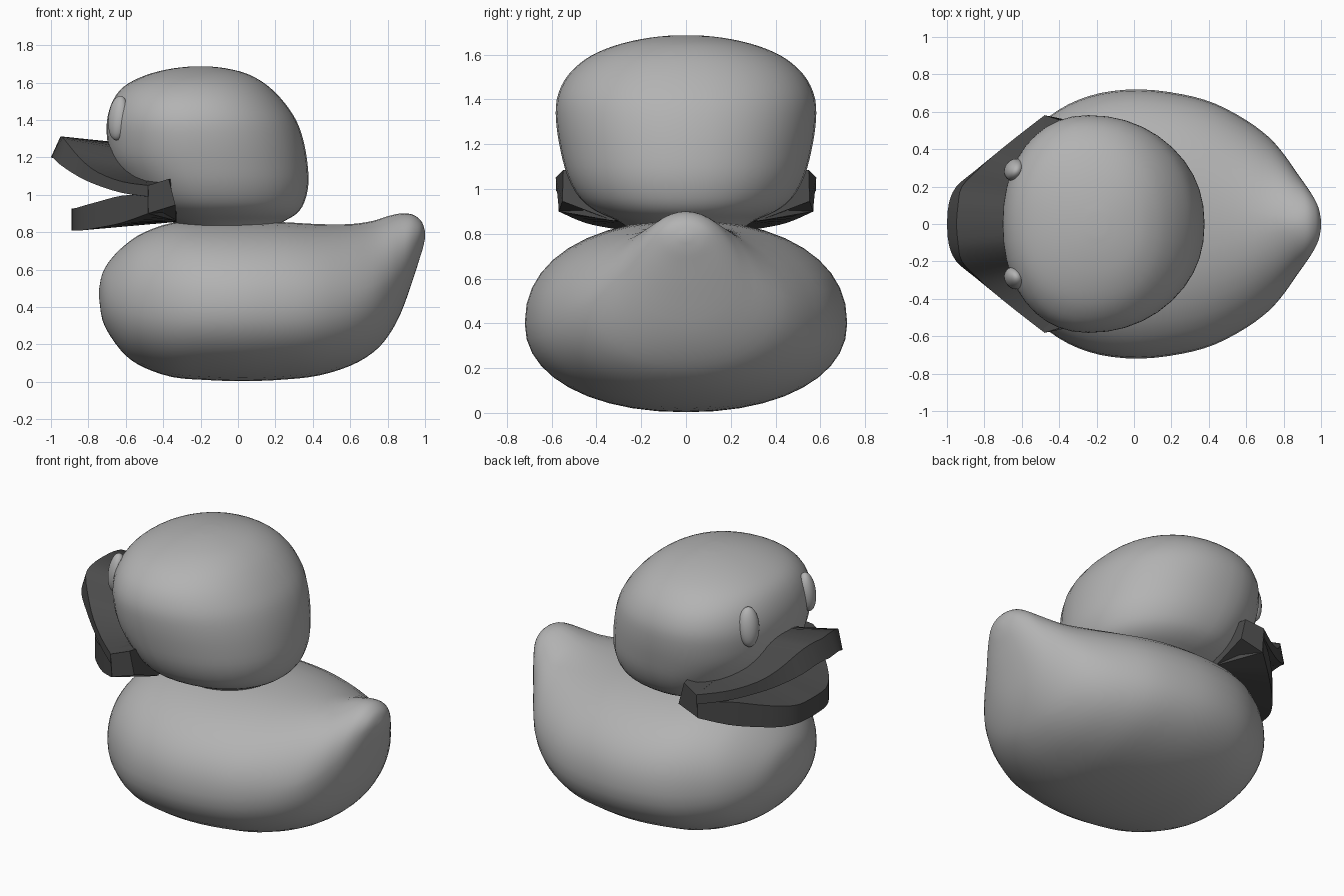
import bpy, bmesh, math
from mathutils import Matrix, Vector

cube = bpy.data.objects.get("Cube")
if cube:
    bpy.data.objects.remove(cube)


def material(name, value):
    m = bpy.data.materials.new(name)
    m.use_nodes = True
    colour = (value, value, value, 1)
    m.diffuse_color = colour
    m.node_tree.nodes["Principled BSDF"].inputs["Base Color"].default_value = colour
    return m


BODY = material("light grey", 0.45)
BEAK = material("dark grey", 0.07)


def finish(name, bm, mat, angle):
    bmesh.ops.recalc_face_normals(bm, faces=bm.faces)
    mesh = bpy.data.meshes.new(name)
    bm.to_mesh(mesh)
    bm.free()
    mesh.materials.append(mat)
    obj = bpy.data.objects.new(name, mesh)
    bpy.context.collection.objects.link(obj)
    bpy.ops.object.select_all(action='DESELECT')
    obj.select_set(True)
    bpy.context.view_layer.objects.active = obj
    bpy.ops.object.shade_smooth_by_angle(angle=math.radians(angle))
    return obj


def smooth_rows(rows, steps):
    """Catmull-Rom refinement of a list of section rows."""
    out = []
    for i in range(len(rows) - 1):
        p0, p1 = rows[max(i - 1, 0)], rows[i]
        p2, p3 = rows[i + 1], rows[min(i + 2, len(rows) - 1)]
        for s in range(steps):
            t = s / steps
            out.append([0.5 * (2 * b + (c - a) * t + (2 * a - 5 * b + 4 * c - d) * t * t
                               + (3 * b - a - 3 * c + d) * t ** 3)
                        for a, b, c, d in zip(p0, p1, p2, p3)])
    return out + [list(rows[-1])]


def loft(name, sections, mat, angle):
    """Skin a list of closed rings of points and cap both ends."""
    bm = bmesh.new()
    rings = [[bm.verts.new(p) for p in ring] for ring in sections]
    n = len(rings[0])
    for a, b in zip(rings, rings[1:]):
        for i in range(n):
            j = (i + 1) % n
            bm.faces.new((a[i], a[j], b[j], b[i]))
    bm.faces.new(rings[0])
    bm.faces.new(rings[-1])
    return finish(name, bm, mat, angle)


def power(v, p):
    return math.copysign(abs(v) ** (2 / p), v)


ANGLES = [2 * math.pi * i / 40 for i in range(40)]


# Body with raised tail: x, bottom, top, half width, height of widest point, upper fullness
def body_ring(row):
    x, low, high, half, mid, full = row
    ring = []
    for a in ANGLES:
        c, s = math.cos(a), math.sin(a)
        p = full if s > 0 else 2.15
        ring.append((x, half * power(c, p), mid + power(s, p) * (high - mid if s > 0 else mid - low)))
    return ring


body_rows = [
    (-0.742, .44, .50, .04, .47, 2), (-0.725, .33, .58, .18, .45, 2),
    (-0.68, .24, .655, .31, .43, 2), (-0.60, .14, .735, .44, .42, 2.1),
    (-0.50, .075, .80, .54, .41, 2.2), (-0.35, .025, .85, .64, .40, 2.2),
    (-0.18, .01, .86, .70, .40, 2.2), (0.03, .003, .86, .72, .40, 2.2),
    (0.25, .012, .853, .695, .40, 2.2), (0.43, .033, .843, .645, .41, 2.1),
    (0.60, .085, .843, .555, .43, 1.95), (0.72, .155, .86, .465, .47, 1.75),
    (0.80, .24, .885, .375, .52, 1.7), (0.87, .365, .90, .275, .60, 1.8),
    (0.93, .53, .895, .19, .70, 2), (0.97, .655, .87, .125, .77, 2),
    (0.99, .72, .84, .075, .785, 2), (1.0, .77, .80, .02, .785, 2)]
loft("body", [body_ring(r) for r in smooth_rows(body_rows, 3)], BODY, 60)


# Head: z, front x, back x, half width, x of widest point
def head_ring(row):
    z, front, back, half, mid = row
    ring = []
    for a in ANGLES:
        c, s = power(math.cos(a), 2.15), power(math.sin(a), 2.15)
        ring.append((mid + c * (back - mid if c > 0 else mid - front), half * s, z))
    return ring


head_rows = [
    (.82, -.30, .19, .25, -.08), (.86, -.36, .25, .31, -.1),
    (.90, -.44, .315, .40, -.13), (.96, -.52, .355, .475, -.16),
    (1.06, -.60, .377, .53, -.19), (1.18, -.675, .37, .562, -.22),
    (1.30, -.70, .347, .58, -.24), (1.40, -.70, .31, .577, -.25),
    (1.49, -.675, .25, .54, -.25), (1.56, -.63, .185, .475, -.24),
    (1.61, -.56, .12, .395, -.23), (1.65, -.46, .04, .285, -.21),
    (1.675, -.35, -.06, .165, -.2), (1.686, -.25, -.15, .06, -.2)]
loft("head", [head_ring(r) for r in smooth_rows(head_rows, 3)], BODY, 60)

# Eyes: low oval swellings on the face
for side, label in ((1, "rear"), (-1, "front")):
    bm = bmesh.new()
    turn = Matrix.Rotation(side * math.radians(-32), 4, 'Z')
    tilt = Matrix.Rotation(math.radians(7), 4, 'Y')
    bmesh.ops.create_uvsphere(bm, u_segments=24, v_segments=16, radius=1, matrix=(
        Matrix.Translation((-.64, side * .29, 1.41)) @ turn @ tilt
        @ Matrix.Diagonal((.05, .062, .12, 1))))
    finish(label + "_eye", bm, BODY, 60)


# Bill: x, y, outer top, outer bottom, inner top, inner bottom, rim setback
def bill(name, rows, steps):
    half = smooth_rows(rows, steps)
    full = [(r, -1) for r in reversed(half[1:])] + [(r, 1) for r in half]
    sections = []
    for (x, y, top, low, in_top, in_low, rim), side in full:
        y *= side
        sections.append([(x + rim, y, top), (x, y, low),
                         (-.33, y * .6, in_low), (-.33, y * .6, in_top)])
    loft(name, sections, BEAK, 35)


bill("upper_bill", [
    (-1.0, 0, 1.31, 1.20, 1.25, .96, .05), (-.99, .11, 1.31, 1.20, 1.23, .96, .05),
    (-.95, .20, 1.285, 1.16, 1.17, .96, .03), (-.85, .285, 1.19, 1.095, 1.11, .96, .01),
    (-.75, .367, 1.12, 1.05, 1.09, .96, 0), (-.62, .472, 1.07, 1.01, 1.08, .96, 0),
    (-.48, .58, 1.05, .99, 1.08, .95, 0)], 3)
bill("lower_bill", [
    (-.89, 0, .925, .81, 1.02, .855, 0), (-.88, .13, .925, .81, 1.02, .855, 0),
    (-.83, .235, .94, .81, 1.02, .855, 0), (-.74, .34, .965, .825, 1.02, .86, 0),
    (-.62, .455, .995, .85, 1.02, .86, 0), (-.48, .57, 1.0, .90, 1.0, .86, 0)], 3)

# Mouth corners: wedges joining both halves of the bill to the cheeks
for side, label in ((1, "rear"), (-1, "front")):
    outer = [(-.48, .582, 1.05), (-.37, .548, 1.085), (-.335, .552, .945), (-.48, .567, .90)]
    inner = [(-.48, .34, 1.08), (-.33, .34, 1.08), (-.33, .32, .856), (-.48, .34, .86)]
    loft(label + "_mouth_corner", [[(x, side * y, z) for x, y, z in ring]
                                   for ring in (outer, inner)], BEAK, 20)
